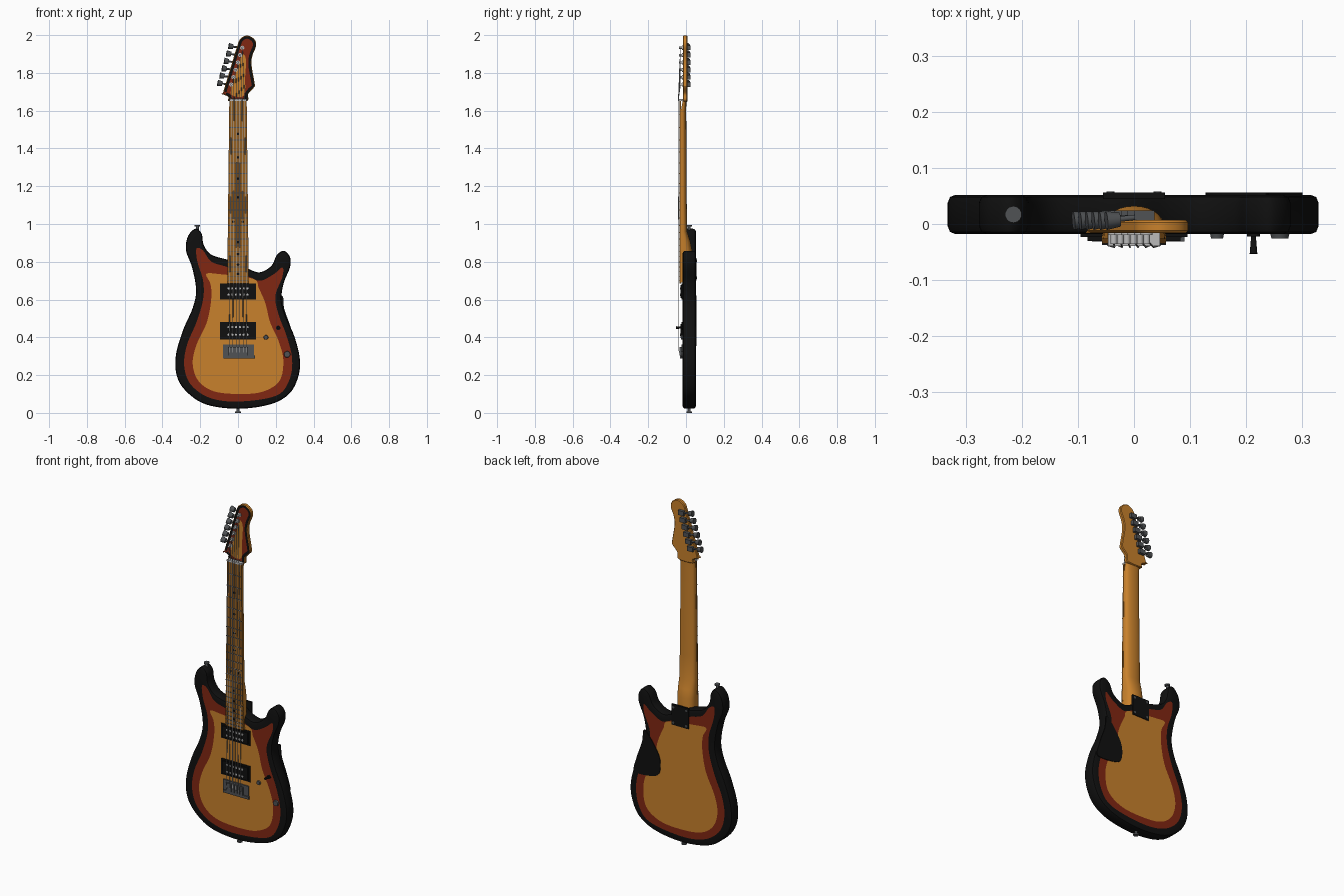
import bpy, bmesh, math
from mathutils import Vector, Matrix
from mathutils.geometry import delaunay_2d_cdt

cube = bpy.data.objects.get("Cube")
if cube:
    bpy.data.objects.remove(cube)


def material(name, r, g, b):
    m = bpy.data.materials.new(name)
    m.use_nodes = True
    m.diffuse_color = (r, g, b, 1)
    shader = next(n for n in m.node_tree.nodes if n.type == 'BSDF_PRINCIPLED')
    shader.inputs["Base Color"].default_value = (r, g, b, 1)
    shader.inputs["Roughness"].default_value = 0.6
    return m


BLACK = material("black", .005, .005, .005)
RED = material("dark_red", .22, .02, .006)
AMBER = material("amber", .58, .22, .025)
BROWN = material("fretboard_brown", .3, .115, .015)
GREY = material("metal_grey", .08, .085, .09)
SILVER = material("silver", .5, .5, .5)


def finish(name, bm, *mats):
    """Turn a bmesh into an object, smooth except at sharp edges."""
    bmesh.ops.remove_doubles(bm, verts=bm.verts, dist=1e-5)
    bmesh.ops.recalc_face_normals(bm, faces=bm.faces)
    for f in bm.faces:
        f.smooth = True
    for e in bm.edges:
        e.smooth = e.calc_face_angle(0) < .6
    me = bpy.data.meshes.new(name)
    bm.to_mesh(me)
    bm.free()
    for m in mats:
        me.materials.append(m)
    ob = bpy.data.objects.new(name, me)
    bpy.context.collection.objects.link(ob)
    return ob


def add_box(bm, lo, hi):
    lo, hi = Vector(lo), Vector(hi)
    mat = Matrix.Translation((lo + hi) / 2) @ Matrix.Diagonal((*(hi - lo), 1))
    bmesh.ops.create_cube(bm, size=1, matrix=mat)


def add_rod(bm, a, b, r, r_end=None, sides=14):
    a, b = Vector(a), Vector(b)
    rot = (b - a).to_track_quat('Z', 'Y').to_matrix().to_4x4()
    bmesh.ops.create_cone(bm, cap_ends=True, segments=sides, radius1=r,
                          radius2=r if r_end is None else r_end,
                          depth=(b - a).length,
                          matrix=Matrix.Translation((a + b) / 2) @ rot)


def spline(pts, steps=6):
    """Closed smooth curve through clockwise (x, z) points."""
    out, n = [], len(pts)
    for i in range(n):
        a, b, c, d = (Vector(pts[(i + k - 1) % n]) for k in range(4))
        for s in range(steps):
            t = s / steps
            out.append(b + (c - a) * t / 2 + (a * 2 - b * 5 + c * 4 - d) * t**2 / 2
                       + (b * 3 - a - c * 3 + d) * t**3 / 2)
    return out


def inset(loop, d):
    out = []
    for i, p in enumerate(loop):
        t = (loop[(i + 1) % len(loop)] - loop[i - 1]).normalized()
        out.append(p + Vector((t.y, -t.x)) * d)
    return out


def inside(p, loop):
    hit = False
    for a, b in zip(loop, loop[1:] + loop[:1]):
        if (a.y > p.y) != (b.y > p.y) and p.x < a.x + (b.x - a.x) * (p.y - a.y) / (b.y - a.y):
            hit = not hit
    return hit


def slab(name, outline, rings, front, back, mats):
    """Slab with a profiled rim; front and back are nested (loop, material) bands."""
    bm = bmesh.new()
    loops = [inset(outline, d) for d, y in rings]
    rows = [[bm.verts.new((p.x, y, p.y)) for p in lp] for lp, (d, y) in zip(loops, rings)]
    for r, q in zip(rows, rows[1:]):
        for i in range(len(r)):
            bm.faces.new((r[i - 1], r[i], q[i], q[i - 1]))
    for rim, y, bands in ((loops[0], rings[0][1], front), (loops[-1], rings[-1][1], back)):
        pts, edges = [], []
        for lp in [rim] + [b[0] for b in bands[1:]]:
            k = len(pts)
            pts += lp
            edges += [(k + i, k + (i + 1) % len(lp)) for i in range(len(lp))]
        co, _, tris, *_ = delaunay_2d_cdt(pts, edges, [], 0, 1e-6)
        vs = [bm.verts.new((p.x, y, p.y)) for p in co]
        for tri in tris:
            mid = sum((co[i] for i in tri), Vector((0, 0))) / len(tri)
            if inside(mid, rim):
                f = bm.faces.new([vs[i] for i in tri])
                f.material_index = [m for lp, m in bands if lp is bands[0][0] or inside(mid, lp)][-1]
    return finish(name, bm, *mats)


# Body with a three-tone burst finish
body = spline([(0, .022), (-.17, .045), (-.275, .115), (-.325, .2), (-.328, .31), (-.29, .44),
               (-.24, .555), (-.222, .65), (-.243, .77), (-.275, .86), (-.265, .935), (-.225, .975),
               (-.193, .95), (-.182, .89), (-.145, .84), (-.07, .815), (0, .8), (.065, .758),
               (.12, .745), (.178, .78), (.205, .835), (.243, .858), (.275, .825), (.275, .77),
               (.243, .69), (.23, .6), (.254, .51), (.3, .4), (.328, .28), (.317, .185),
               (.27, .1), (.17, .045)])
red_zone = spline([(0, .06), (-.15, .08), (-.25, .15), (-.285, .25), (-.27, .36), (-.22, .48),
                   (-.185, .6), (-.185, .7), (-.215, .8), (-.22, .87), (-.185, .86), (-.14, .8),
                   (-.05, .77), (.06, .72), (.12, .7), (.19, .735), (.235, .77), (.235, .72),
                   (.198, .62), (.215, .52), (.26, .4), (.287, .28), (.27, .17), (.2, .09)])
amber_zone = spline([(0, .1), (-.13, .115), (-.21, .17), (-.24, .26), (-.22, .36), (-.165, .48),
                     (-.142, .6), (-.145, .68), (-.168, .735), (-.1, .735), (.08, .71), (.11, .66),
                     (.145, .58), (.17, .48), (.215, .38), (.24, .28), (.22, .17), (.13, .112)])
bands = [(body, 0), (red_zone, 1), (amber_zone, 2)]
slab("body", body, [(.014, -.018), (.004, -.014), (0, -.004), (0, .038), (.004, .048), (.014, .052)],
     bands, bands, (BLACK, RED, AMBER))

# Rear covers
cover = spline([(.16, .37), (.13, .41), (.135, .49), (.19, .58), (.235, .62), (.245, .55),
                (.28, .45), (.3, .37), (.26, .355)])
slab("control_cover", cover, [(0, .049), (0, .056)], [(cover, 0)], [(cover, 0)], (BLACK,))
bm = bmesh.new()
add_box(bm, (-.055, .045, .7), (.055, .056, .82))
finish("neck_plate", bm, BLACK)
bm = bmesh.new()
for x in (-.042, .042):
    for z in (.715, .805):
        add_rod(bm, (x, .054, z), (x, .058, z), .007)
finish("neck_screws", bm, GREY)

# Neck: flat front, rounded back, thick heel
bm = bmesh.new()
rows = []
for z, w, back in ((.69, .057, .03), (.86, .055, .032), (.91, .054, .022), (.96, .053, .006),
                   (1.1, .051, .004), (1.6, .046, .001), (1.67, .046, .002), (1.7, .046, .004)):
    front = -.027 if z < 1.66 else -.014
    rows.append([bm.verts.new((-w * math.cos(a), front + (back - front) * math.sin(a)**.6, z))
                 for a in (math.pi * i / 14 for i in range(15))])
for r, q in zip(rows, rows[1:]):
    for i in range(len(r)):
        bm.faces.new((r[i - 1], r[i], q[i], q[i - 1]))
bm.faces.new(rows[0])
bm.faces.new(rows[-1])
finish("neck", bm, AMBER)

# Headstock with burst front
head = spline([(-.047, 1.65), (-.05, 1.672), (-.08, 1.688), (-.078, 1.7), (-.04, 1.825), (-.005, 1.94),
               (.012, 1.98), (.048, 1.998), (.085, 1.98), (.096, 1.945), (.076, 1.89), (.072, 1.84),
               (.088, 1.745), (.086, 1.725), (.055, 1.69), (.046, 1.65)])
head_amber = spline([(-.03, 1.68), (-.035, 1.72), (.005, 1.85), (.025, 1.9), (.042, 1.87),
                     (.038, 1.78), (.032, 1.68)], 4)
slab("headstock", head, [(.004, -.016), (0, -.012), (0, .003), (.004, .007)],
     [(head, 1), (inset(head, .017), 2), (head_amber, 0)], [(head, 0)], (AMBER, BLACK, RED))

# Fretboard, frets, position dots and nut
NUT, BRIDGE = 1.655, .33


def half_width(z):
    return .057 - .011 * (z - .69) / .96


def fret_z(n):
    return BRIDGE + (NUT - BRIDGE) / 2 ** (n / 12)


bm = bmesh.new()
add_box(bm, (-1, -.035, .685), (1, -.026, NUT))
for v in bm.verts:
    v.co.x *= half_width(v.co.z)
finish("fretboard", bm, BROWN)
bm = bmesh.new()
for n in range(1, 23):
    z, w = fret_z(n), half_width(fret_z(n))
    add_box(bm, (-w, -.037, z - .002), (w, -.034, z + .002))
finish("frets", bm, GREY)
bm = bmesh.new()
for n in (3, 5, 7, 9, 12, 15, 17, 19, 21):
    z = (fret_z(n) + fret_z(n - 1)) / 2
    for x in ((-.025, .025) if n == 12 else (0,)):
        add_rod(bm, (x, -.034, z), (x, -.0357, z), .007)
finish("position_dots", bm, BLACK)
bm = bmesh.new()
add_box(bm, (-.046, -.039, NUT - .004), (.046, -.014, NUT + .006))
finish("nut", bm, SILVER)

# Pickups with two rows of poles
for name, low, high in (("neck_pickup", .6, .685), ("bridge_pickup", .388, .48)):
    bm = bmesh.new()
    add_box(bm, (-.095, -.023, low), (.095, -.015, high))
    add_box(bm, (-.083, -.03, low + .009), (.083, -.02, high - .009))
    finish(name, bm, BLACK)
    bm = bmesh.new()
    for i in range(6):
        for z in (low + .026, high - .026):
            x = (i - 2.5) * .02
            add_rod(bm, (x, -.029, z), (x, -.032, z), .006, sides=10)
    finish(name + "_poles", bm, SILVER)

# Bridge with saddles
bm = bmesh.new()
add_box(bm, (-.08, -.025, .288), (.085, -.016, .362))
add_box(bm, (-.075, -.031, .288), (.09, -.02, .304))
for i in range(6):
    x = (i - 2.5) * .0185
    add_box(bm, (x - .008, -.035, .305), (x + .008, -.022, .35))
finish("bridge", bm, GREY)

# Knobs, selector switch and strap buttons
for name, x, z, r in (("volume_knob", .148, .4, .013), ("tone_knob", .26, .31, .018)):
    bm = bmesh.new()
    add_rod(bm, (x, -.015, z), (x, -.026, z), r, r * .85)
    finish(name, bm, GREY)
bm = bmesh.new()
add_rod(bm, (.213, -.016, .45), (.213, -.022, .45), .012)
add_rod(bm, (.213, -.018, .45), (.213, -.053, .452), .004, .007)
finish("selector_switch", bm, BLACK)
for name, x, z, d in (("horn_strap_button", -.215, .965, 1), ("bottom_strap_button", 0, .03, -1)):
    bm = bmesh.new()
    add_rod(bm, (x, .017, z), (x, .017, z + d * .025), .008)
    add_rod(bm, (x, .017, z + d * .022), (x, .017, z + d * .03), .015)
    finish(name, bm, GREY)

# Tuners and strings
housings, posts = bmesh.new(), bmesh.new()
strings = bpy.data.curves.new("strings", 'CURVE')
strings.dimensions = '3D'
strings.bevel_resolution = 1
strings.bevel_depth = .0017
strings.materials.append(SILVER)
for i in range(6):
    z = 1.738 + i * .039
    edge = -.066 + (z - 1.738) * .3
    x = edge + .03
    add_box(housings, (x - .022, .005, z - .013), (x + .014, .024, z + .013))
    add_rod(housings, (x, .014, z), (edge - .025, .008, z + .006), .005)
    add_rod(housings, (edge - .018, .008, z + .005), (edge - .042, .006, z + .009), .013, .017)
    add_rod(posts, (x, -.01, z), (x, -.02, z), .011)
    add_rod(posts, (x, -.018, z), (x, -.036, z), .006)
    k = i - 2.5
    path = strings.splines.new('POLY')
    path.points.add(3)
    for p, co in zip(path.points, ((k * .0185, -.026, .3), (k * .0185, -.038, BRIDGE),
                                   (k * .014, -.041, NUT), (x, -.029, z))):
        p.co = (*co, 1)
finish("tuners", housings, GREY)
finish("tuner_posts", posts, SILVER)
bpy.context.collection.objects.link(bpy.data.objects.new("strings", strings))
